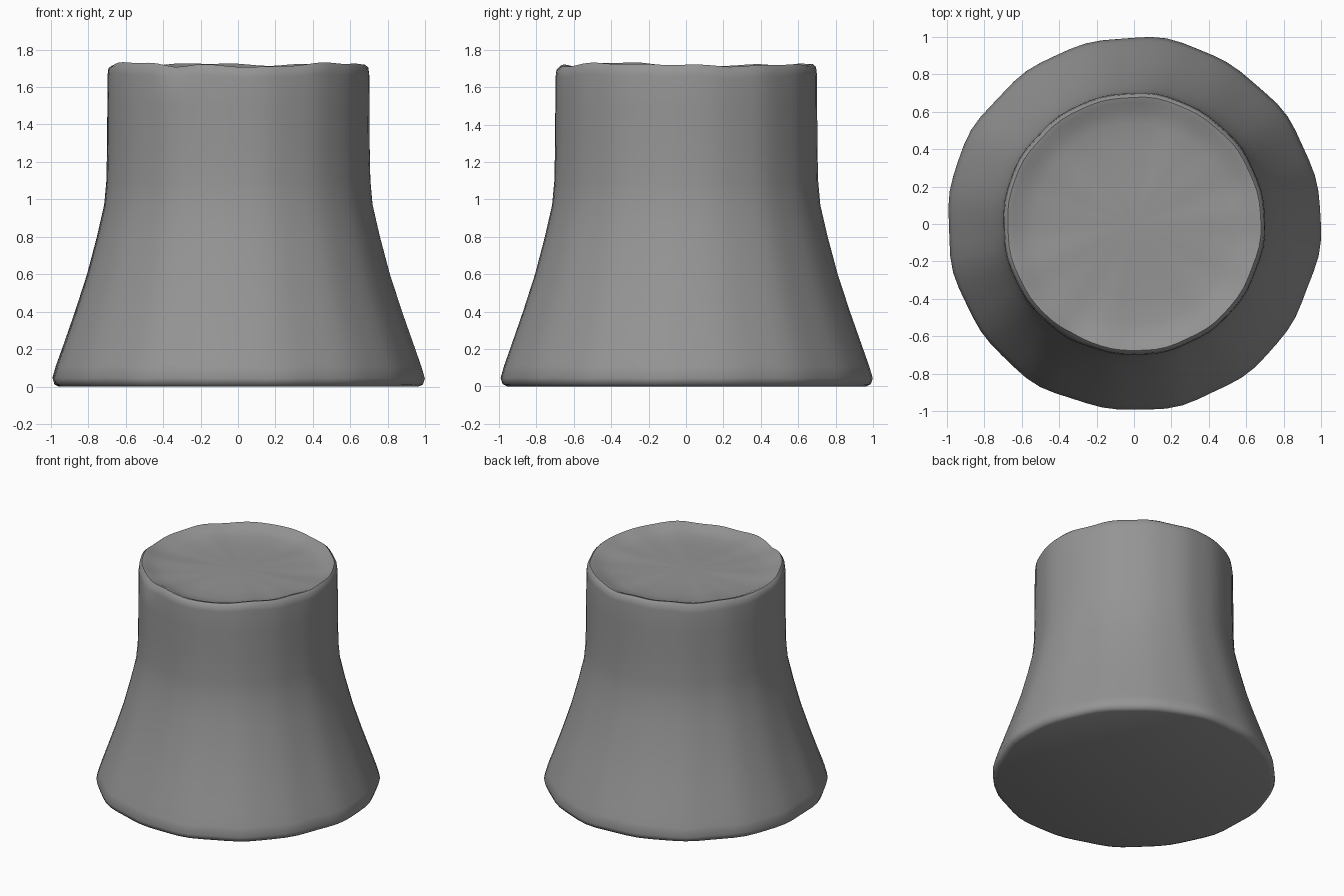
import bpy, bmesh
from math import sin, cos, pi, radians

if "Cube" in bpy.data.objects:
    bpy.data.objects.remove(bpy.data.objects["Cube"])

SIDES = 72

# Profile of the stump (radius, height), from the underside up and over the rim
PROFILE = [(0.96, 0.0), (0.985, 0.012), (0.996, 0.045), (0.977, 0.11), (0.945, 0.2),
           (0.875, 0.4), (0.81, 0.6), (0.757, 0.8), (0.718, 0.97), (0.706, 1.1),
           (0.702, 1.3), (0.701, 1.5), (0.70, 1.66), (0.695, 1.7), (0.677, 1.722),
           (0.65, 1.715), (0.61, 1.695), (0.53, 1.68), (0.4, 1.672), (0.2, 1.67)]
RIM = 13


def bump(a):
    return 0.3 * sin(5 * a + 0.6) + 0.3 * sin(9 * a + 2.0) + 0.4 * sin(16 * a + 4.0)


def rim_wave(a):
    return 0.45 * sin(3 * a + 3.4) + 0.3 * sin(7 * a + 1.5) + 0.25 * sin(13 * a)


bm = bmesh.new()
rings = []
for i, (r, z) in enumerate(PROFILE):
    ring = []
    for k in range(SIDES):
        a = 2 * pi * k / SIDES
        flare = max(0, 1 - z / 0.9)
        rr = r + bump(a) * (0.005 + 0.006 * flare) * min(1, r / 0.6)
        zz = z
        if i >= RIM - 1:
            zz += rim_wave(a) * 0.014 * (r / 0.7) ** 2
        if RIM < i:
            zz += 0.008 * sin(4 * r * cos(a) + 1) * cos(5 * r * sin(a))
        elif 0 < i < 4:
            zz += 0.008 * bump(a + 1) * z / 0.11
        # small nick in the rim at the front left
        d = abs(a - radians(240))
        if RIM <= i <= RIM + 2 and d < 0.2:
            zz -= 0.012 * (1 - d / 0.2)
            rr -= 0.012 * (1 - d / 0.2)
        ring.append(bm.verts.new((rr * cos(a), rr * sin(a), zz)))
    rings.append(ring)

# Side and rim walls
for lo, hi in zip(rings, rings[1:]):
    for k in range(SIDES):
        n = (k + 1) % SIDES
        bm.faces.new((lo[k], lo[n], hi[n], hi[k]))

# Flat underside and closed top
bm.faces.new(rings[0][::-1])
centre = bm.verts.new((0, 0, 1.677))
for k in range(SIDES):
    bm.faces.new((rings[-1][k], rings[-1][(k + 1) % SIDES], centre))

# Finish the object in dark grey
mesh = bpy.data.meshes.new("tree_stump")
bm.to_mesh(mesh)
bm.free()
bark = bpy.data.materials.new("dark_grey")
bark.diffuse_color = (0.3, 0.3, 0.3, 1)
bark.use_nodes = True
bark.node_tree.nodes["Principled BSDF"].inputs["Base Color"].default_value = bark.diffuse_color
mesh.materials.append(bark)
stump = bpy.data.objects.new("tree_stump", mesh)
bpy.context.collection.objects.link(stump)
bpy.context.view_layer.objects.active = stump
stump.select_set(True)
bpy.ops.object.shade_smooth_by_angle(angle=radians(50))
